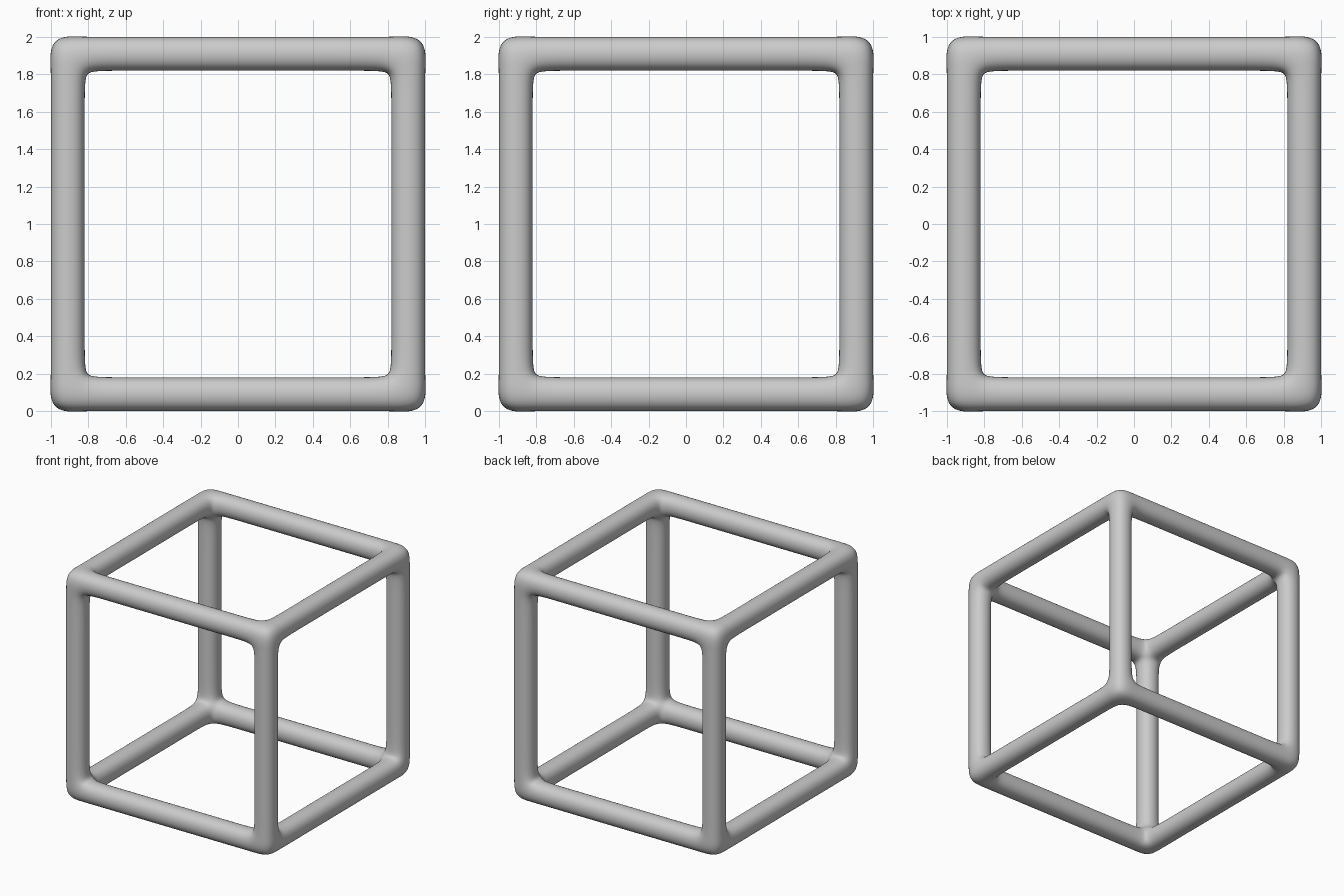
import bpy
import bmesh
from itertools import product

START = bpy.data.objects.get("Cube")
if START:
    bpy.data.objects.remove(START, do_unlink=True)

# Cage sizes: bar centre line, half width, and where the corner blend begins
CENTRE = 0.91
HALF = 0.0982
BLEND = 0.72

outer, inner = CENTRE + HALF, CENTRE - HALF
steps = [-outer, -inner, -BLEND, BLEND, inner, outer]
last = len(steps) - 2


def filled(cell):
    """A cell belongs to the frame when it is outermost on two or more axes."""
    return sum(i in (0, last) for i in cell) >= 2


# Grey material
grey = bpy.data.materials.new("light_grey")
grey.use_nodes = True
colour = (0.6, 0.6, 0.6, 1)
grey.diffuse_color = colour
bsdf = next(n for n in grey.node_tree.nodes if n.type == "BSDF_PRINCIPLED")
bsdf.inputs["Base Color"].default_value = colour

# Frame cage: the skin of the filled cells
bm = bmesh.new()
corners = {}


def vert(key):
    if key not in corners:
        x, y, z = (steps[i] for i in key)
        corners[key] = bm.verts.new((x, y, z + 1))
    return corners[key]


for cell in filter(filled, product(range(last + 1), repeat=3)):
    for axis, side in product(range(3), (0, 1)):
        neighbour = list(cell)
        neighbour[axis] += 2 * side - 1
        if 0 <= neighbour[axis] <= last and filled(neighbour):
            continue
        u, v = (axis + 1) % 3, (axis + 2) % 3
        quad = []
        for du, dv in ((0, 0), (1, 0), (1, 1), (0, 1)):
            key = list(cell)
            key[axis] += side
            key[u] += du
            key[v] += dv
            quad.append(vert(tuple(key)))
        face = bm.faces.new(quad if side else quad[::-1])
        face.smooth = True

mesh = bpy.data.meshes.new("cube_frame")
bm.to_mesh(mesh)
bm.free()
mesh.materials.append(grey)

# Rounded frame
frame = bpy.data.objects.new("cube_frame", mesh)
bpy.context.collection.objects.link(frame)
rounding = frame.modifiers.new("rounding", "SUBSURF")
rounding.levels = rounding.render_levels = 3
